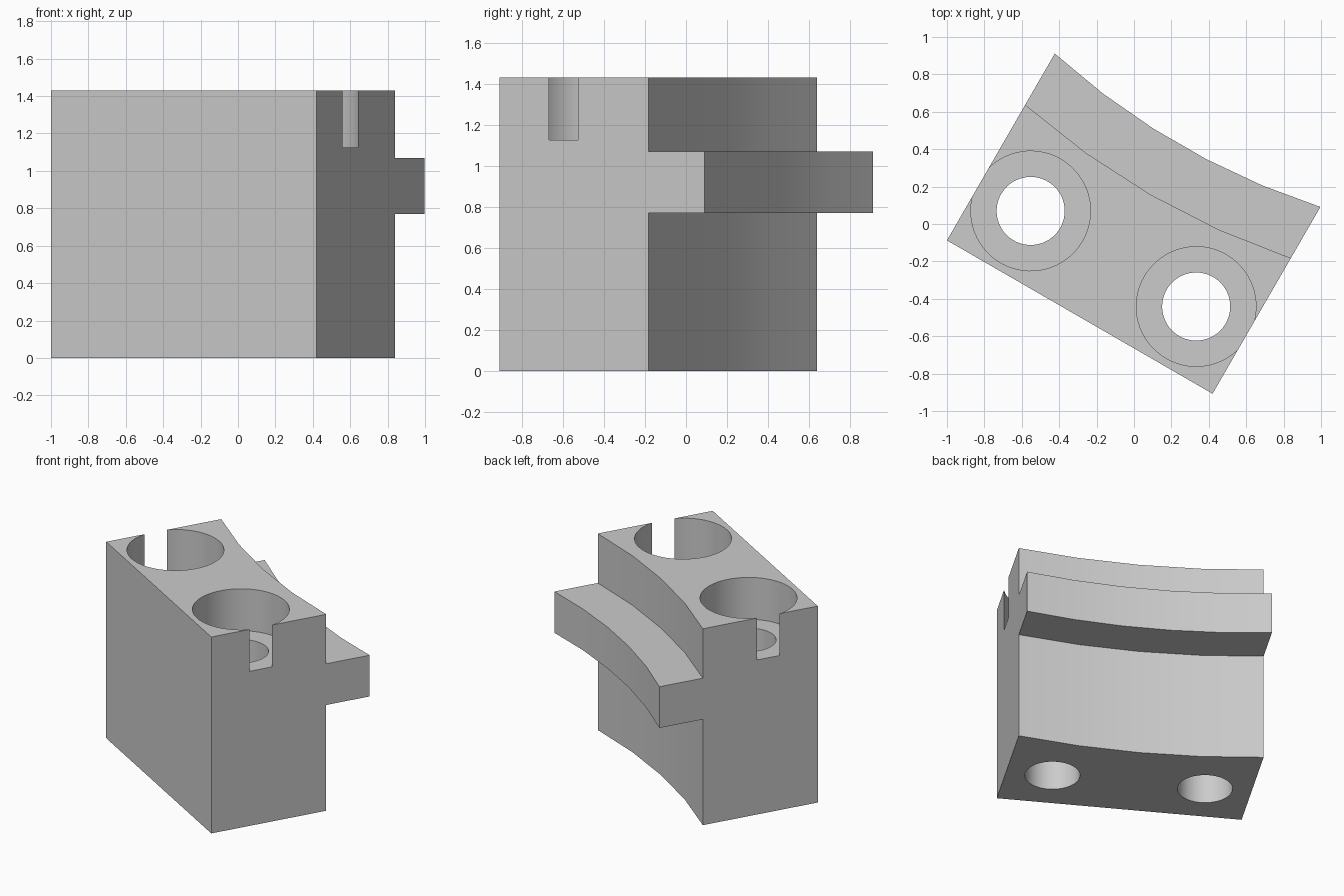
import bpy
import bmesh
import math
from mathutils import Matrix

cube = bpy.data.objects.get("Cube")
if cube:
    bpy.data.objects.remove(cube, do_unlink=True)

HALF_WIDTH = 0.82
HEIGHT = 1.43
# The block is turned 30 degrees about the vertical axis
PLACE = Matrix.Translation((-0.29, -0.4975, 0)) @ Matrix.Rotation(math.radians(-30), 4, "Z")

grey = bpy.data.materials.new("plain_grey")
grey.use_nodes = True
grey.diffuse_color = (0.6, 0.6, 0.6, 1)
grey.node_tree.nodes["Principled BSDF"].inputs["Base Color"].default_value = (0.6, 0.6, 0.6, 1)


def make_object(name, bm):
    bmesh.ops.recalc_face_normals(bm, faces=bm.faces)
    bm.transform(PLACE)
    mesh = bpy.data.meshes.new(name)
    bm.to_mesh(mesh)
    bm.free()
    mesh.materials.append(grey)
    obj = bpy.data.objects.new(name, mesh)
    bpy.context.collection.objects.link(obj)
    return obj


def curved_slab(name, front, back, radius, segments, low, high):
    """Slab with a flat front and a concave back whose ends lie at depth back."""
    outline = [(-HALF_WIDTH, front), (HALF_WIDTH, front)]
    half_angle = math.asin(HALF_WIDTH / radius)
    for i in range(segments + 1):
        a = half_angle * (1 - 2 * i / segments)
        outline.append((radius * math.sin(a),
                        back - radius * (math.cos(a) - math.cos(half_angle))))
    bm = bmesh.new()
    face = bm.faces.new([bm.verts.new((x, y, low)) for x, y in outline])
    top = bmesh.ops.extrude_face_region(bm, geom=[face])["geom"]
    bmesh.ops.translate(bm, vec=(0, 0, high - low),
                        verts=[v for v in top if isinstance(v, bmesh.types.BMVert)])
    return make_object(name, bm)


def cylinder(name, x, radius, low, high):
    bm = bmesh.new()
    bmesh.ops.create_cone(bm, cap_ends=True, segments=64, radius1=radius, radius2=radius,
                          depth=high - low,
                          matrix=Matrix.Translation((x, 0.36, (low + high) / 2)))
    obj = make_object(name, bm)
    obj.hide_render = True
    return obj


def combine(target, other, operation):
    mod = target.modifiers.new(other.name, "BOOLEAN")
    mod.operation = operation
    mod.solver = "EXACT"
    mod.object = other
    bpy.context.view_layer.objects.active = target
    bpy.ops.object.modifier_apply(modifier=mod.name)
    bpy.data.objects.remove(other, do_unlink=True)


# Main block and the curved tongue along its back
block = curved_slab("mounting_block", 0, 0.837, 4.2, 4, 0, HEIGHT)
tongue = curved_slab("back_tongue", 0.71, 1.153, 3.9, 5, 0.77, 1.07)
combine(block, tongue, "UNION")

# Two through holes with wide counterbores that break out of the sides
for side, x in (("right", -0.511), ("left", 0.511)):
    combine(block, cylinder(side + "_hole", x, 0.182, -0.1, HEIGHT + 0.1), "DIFFERENCE")
    combine(block, cylinder(side + "_counterbore", x, 0.32, 1.125, HEIGHT + 0.1), "DIFFERENCE")

# Smooth curved walls, sharp edges
bpy.ops.object.select_all(action="DESELECT")
block.select_set(True)
bpy.context.view_layer.objects.active = block
bpy.ops.object.shade_smooth_by_angle(angle=math.radians(30))
